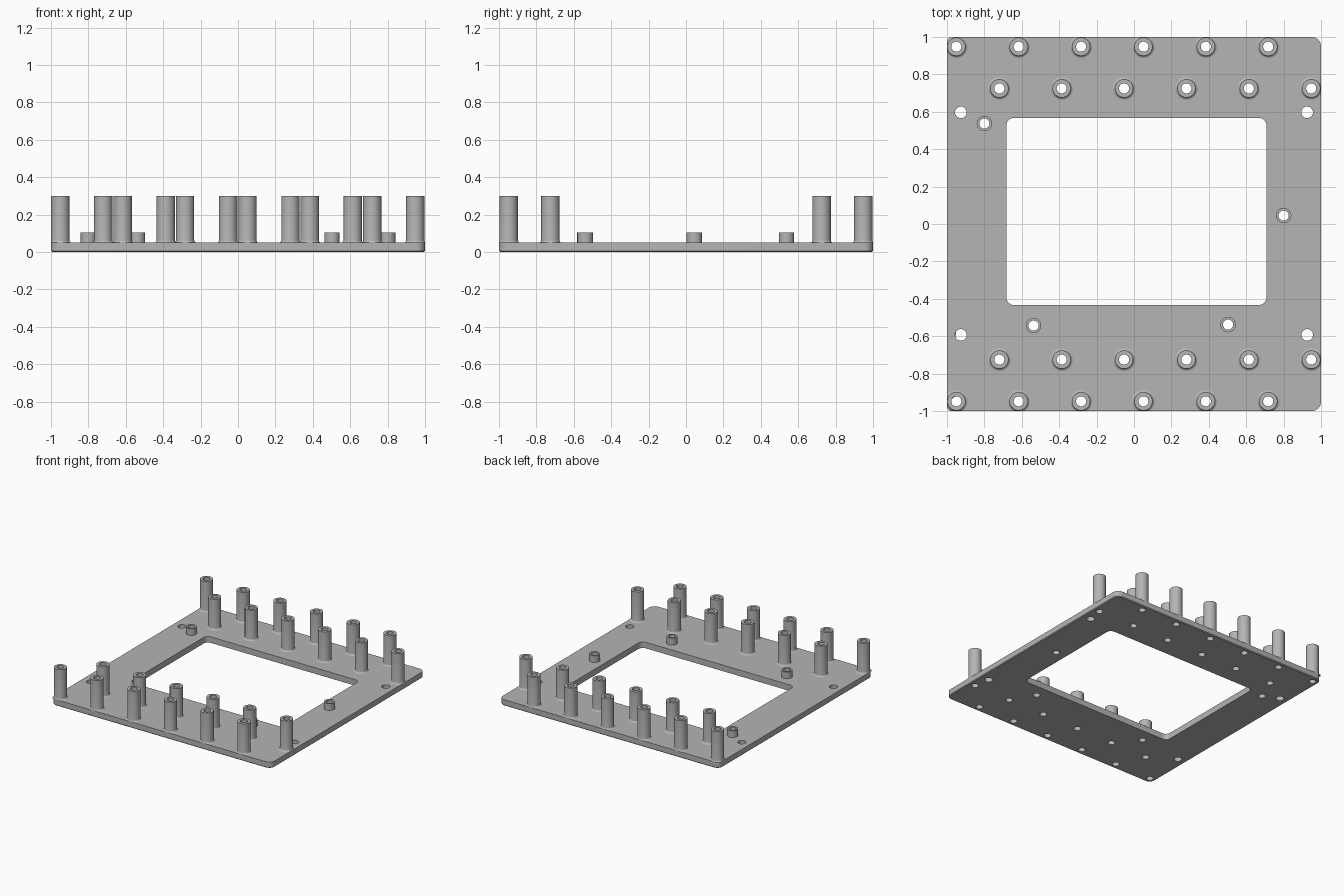
import bpy, bmesh, math
from math import cos, sin, pi, hypot

if "Cube" in bpy.data.objects:
    bpy.data.objects.remove(bpy.data.objects["Cube"], do_unlink=True)

T = 0.05          # plate thickness
CORNER = 0.05     # outer corner radius
BORE = 0.027      # post and boss bore radius
SEG = 32

grey = bpy.data.materials.new("plain_grey")
grey.use_nodes = True
COLOUR = (0.46, 0.46, 0.46, 1)
grey.diffuse_color = COLOUR
grey.node_tree.nodes["Principled BSDF"].inputs["Base Color"].default_value = COLOUR

# Layout of posts, bosses and screw holes
PITCH = 0.3335
posts = []
for y_sign in (1, -1):
    for i in range(6):
        posts.append((-0.95 + i * PITCH, 0.948 * y_sign))
        posts.append((-0.72 + i * PITCH, 0.725 * y_sign))
bosses = [(-0.80, 0.537), (0.80, 0.045), (-0.537, -0.543), (0.503, -0.538)]
screws = [(sx * 0.926, y) for sx in (1, -1) for y in (0.597, -0.593)]


def circle(x, y, r):
    return [(x + r * cos(2 * pi * i / SEG), y + r * sin(2 * pi * i / SEG)) for i in range(SEG)]


def rounded_rect(x0, x1, y0, y1, r, steps=8):
    pts = []
    centres = [(x1 - r, y1 - r), (x0 + r, y1 - r), (x0 + r, y0 + r), (x1 - r, y0 + r)]
    for k, (cx, cy) in enumerate(centres):
        for i in range(steps + 1):
            a = (k + i / steps) * pi / 2
            pts.append((cx + r * cos(a), cy + r * sin(a)))
    return pts


def finish(obj):
    obj.data.materials.clear()
    obj.data.materials.append(grey)
    bpy.ops.object.select_all(action="DESELECT")
    obj.select_set(True)
    bpy.context.view_layer.objects.active = obj
    bpy.ops.object.shade_smooth_by_angle(angle=math.radians(30))


def make_plate():
    # Outline, window and bores as one filled, extruded profile
    curve = bpy.data.curves.new("plate_profile", "CURVE")
    curve.dimensions = "2D"
    curve.fill_mode = "BOTH"
    curve.extrude = T / 2
    loops = [rounded_rect(-1, 1, -1, 1, CORNER),
             rounded_rect(-0.682, 0.708, -0.433, 0.567, 0.04)]
    loops += [circle(x, y, BORE) for x, y in posts + bosses]
    loops += [circle(x, y, 0.031) for x, y in screws]
    for pts in loops:
        spline = curve.splines.new("POLY")
        spline.points.add(len(pts) - 1)
        for p, (x, y) in zip(spline.points, pts):
            p.co = (x, y, 0, 1)
        spline.use_cyclic_u = True
    helper = bpy.data.objects.new("plate_profile", curve)
    bpy.context.collection.objects.link(helper)
    deps = bpy.context.evaluated_depsgraph_get()
    mesh = bpy.data.meshes.new_from_object(helper.evaluated_get(deps))
    bpy.data.objects.remove(helper, do_unlink=True)

    # Weld, rest on the floor and chamfer the lower outer edge
    bm = bmesh.new()
    bm.from_mesh(mesh)
    bmesh.ops.remove_doubles(bm, verts=bm.verts, dist=0.0001)
    bmesh.ops.translate(bm, verts=bm.verts, vec=(0, 0, T / 2))
    bmesh.ops.recalc_face_normals(bm, faces=bm.faces)

    def on_rim(v):
        inner = 1 - CORNER
        d = hypot(max(abs(v.co.x) - inner, 0), max(abs(v.co.y) - inner, 0))
        return v.co.z < 0.001 and d > 0.045

    rim = [e for e in bm.edges if all(on_rim(v) for v in e.verts)
           and any(abs(f.normal.z) < 0.5 for f in e.link_faces)]
    bmesh.ops.bevel(bm, geom=rim, offset=0.006, segments=1, affect="EDGES")
    bm.to_mesh(mesh)
    bm.free()
    plate = bpy.data.objects.new("base_plate", mesh)
    bpy.context.collection.objects.link(plate)
    finish(plate)


def make_tube(name, x, y, profile):
    # Turn a radius/height profile about the tube's own axis
    bm = bmesh.new()
    rings = []
    for r, z in profile:
        ring = []
        for px, py in circle(x, y, r):
            # keep the foot within the plate outline
            ring.append(bm.verts.new((max(-1, min(1, px)), max(-1, min(1, py)), z)))
        rings.append(ring)
    for a, b in zip(rings, rings[1:]):
        for i in range(SEG):
            j = (i + 1) % SEG
            bm.faces.new((a[i], b[i], b[j], a[j]))
    bmesh.ops.recalc_face_normals(bm, faces=bm.faces)
    # Point the rim upward
    if max(bm.faces, key=lambda f: f.calc_center_median().z).normal.z < 0:
        bmesh.ops.reverse_faces(bm, faces=bm.faces)
    mesh = bpy.data.meshes.new(name)
    bm.to_mesh(mesh)
    bm.free()
    obj = bpy.data.objects.new(name, mesh)
    bpy.context.collection.objects.link(obj)
    finish(obj)


make_plate()

# Tall posts with a filleted foot
R, F = 0.049, 0.013
foot = [(R + F * (1 - cos(a)), T + F * (1 - sin(a))) for a in (i * pi / 8 for i in range(5))]
post_profile = [(BORE, T), (BORE, 0.3), (R, 0.3)] + foot
for n, (x, y) in enumerate(posts):
    make_tube(f"post_{n + 1}", x, y, post_profile)

# Short bosses around the window
for n, (x, y) in enumerate(bosses):
    make_tube(f"boss_{n + 1}", x, y, [(BORE, T), (BORE, 0.105), (0.041, 0.105), (0.041, T)])
